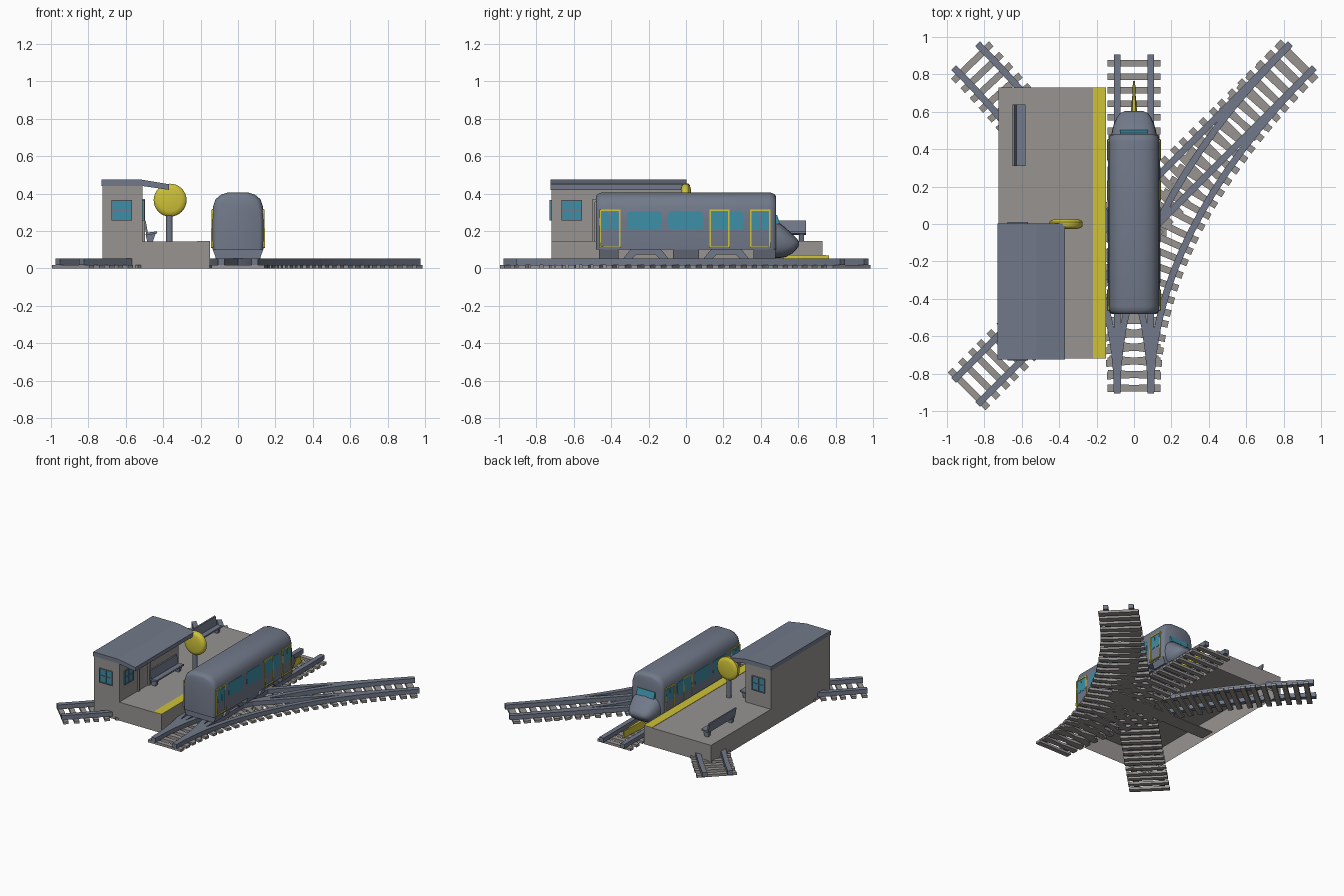
import bpy, bmesh, math
from mathutils import Vector

if "Cube" in bpy.data.objects:
    bpy.data.objects.remove(bpy.data.objects["Cube"])

def mat(name, col):
    m = bpy.data.materials.new(name)
    m.diffuse_color = (*col, 1)
    m.use_nodes = True
    m.node_tree.nodes["Principled BSDF"].inputs["Base Color"].default_value = m.diffuse_color
    return m

GREY = mat("warm_grey", (0.31, 0.295, 0.285))
BLUE = mat("slate_blue", (0.165, 0.19, 0.25))
YEL = mat("yellow", (0.62, 0.54, 0.04))
TEAL = mat("teal_glass", (0.045, 0.27, 0.38))

def finish(name, bm, m, smooth=None, fix=True):
    if fix:
        bmesh.ops.recalc_face_normals(bm, faces=bm.faces)
    me = bpy.data.meshes.new(name)
    bm.to_mesh(me)
    bm.free()
    me.materials.append(m)
    ob = bpy.data.objects.new(name, me)
    bpy.context.collection.objects.link(ob)
    if smooth:
        bpy.context.view_layer.objects.active = ob
        ob.select_set(True)
        bpy.ops.object.shade_smooth_by_angle(angle=math.radians(smooth))
        ob.select_set(False)
    return ob

def add_box(bm, x0, x1, y0, y1, z0, z1):
    r = bmesh.ops.create_cube(bm, size=1)
    for v in r["verts"]:
        v.co = ((x0 + x1) / 2 + v.co.x * (x1 - x0), (y0 + y1) / 2 + v.co.y * (y1 - y0),
                (z0 + z1) / 2 + v.co.z * (z1 - z0))

def boxes(name, m, *bs):
    bm = bmesh.new()
    for b in bs:
        add_box(bm, *b)
    return finish(name, bm, m)

def loft(bm, rings, closed=True):
    """Skin a list of equal point rings, capping both ends."""
    vs = [[bm.verts.new(p) for p in r] for r in rings]
    n = len(vs[0])
    for a, b in zip(vs, vs[1:]):
        for i in range(n):
            bm.faces.new((a[i], a[(i + 1) % n], b[(i + 1) % n], b[i]))
    bm.faces.new(vs[0])
    bm.faces.new(vs[-1][::-1])

def prism(name, m, prof, y0, y1):
    bm = bmesh.new()
    loft(bm, [[(x, y, z) for x, z in prof] for y in (y0, y1)])
    return finish(name, bm, m)

# ---- Tracks: quadratic paths swept into two rails, sleepers at even spacing ----
def track(name, p0, p1, p2):
    p0, p1, p2 = (Vector((*p, 0)) for p in (p0, p1, p2))
    def at(t):
        p = p0 * (1 - t) ** 2 + p1 * 2 * t * (1 - t) + p2 * t * t
        d = ((p1 - p0) * (1 - t) + (p2 - p1) * t).normalized()
        return p, d, Vector((d.y, -d.x, 0))
    bm = bmesh.new()
    for s in (-0.09, 0.09):
        rings = []
        for i in range(17):
            p, d, n = at(i / 16)
            rings.append([p + n * (s + o) + Vector((0, 0, z)) for o, z in
                          ((-0.018, 0.018), (0.018, 0.018), (0.018, 0.052), (-0.018, 0.052))])
        loft(bm, rings)
    finish(name + "_rails", bm, BLUE)
    fine = [at(i / 200)[0] for i in range(201)]
    length = sum((b - a).length for a, b in zip(fine, fine[1:]))
    count = round(length / 0.073)
    bm = bmesh.new()
    run, k = 0, 0
    for i in range(200):
        run += (fine[i + 1] - fine[i]).length
        if run >= (k + 0.3) * length / count:
            k += 1
            p, d, n = at((i + 1) / 200)
            loft(bm, [[p + n * s + d * o + Vector((0, 0, z)) for o, z in
                       ((-0.018, 0), (0.018, 0), (0.018, 0.019), (-0.018, 0.019))] for s in (-0.142, 0.142)])
    finish(name + "_sleepers", bm, GREY)

track("straight_track", (0, -0.905), (0, 0), (0, 0.905))
track("diagonal_track", (-0.9, -0.9), (0, 0), (0.9, 0.9))
track("right_curve_track", (0, -0.905), (0, 0), (0.9, 0.9))
track("left_curve_track", (0, -0.905), (0, 0), (-0.9, 0.9))
boxes("crossing_plate", GREY, (-0.70, 0.175, -0.09, 0.02, 0, 0.008))

# ---- Platform, open underneath, with edge stripe ----
plat = bmesh.new()
add_box(plat, -0.725, -0.15, -0.72, 0.73, 0, 0.143)
plat.normal_update()
bmesh.ops.delete(plat, geom=[f for f in plat.faces if f.normal.z < -0.5], context="FACES_ONLY")
finish("platform", plat, GREY, fix=False)
boxes("platform_stripe", YEL, (-0.22, -0.15, -0.72, 0.73, 0.143, 0.146))

# ---- Station building ----
boxes("station_walls", GREY, (-0.725, -0.51, -0.72, 0, 0.143, 0.45))
prism("station_roof", BLUE, [(-0.73, 0.475), (-0.52, 0.475), (-0.37, 0.45), (-0.37, 0.42),
                             (-0.52, 0.442), (-0.73, 0.442)], -0.725, 0.003)
boxes("station_door", GREY, (-0.51, -0.498, -0.50, -0.485, 0.143, 0.37),
      (-0.51, -0.498, -0.375, -0.36, 0.143, 0.37), (-0.51, -0.498, -0.485, -0.375, 0.355, 0.37))

def window(name, c, axis):
    """Square pane with cross bars, axis = outward direction."""
    d = Vector(axis)
    u = Vector((-d.y, d.x, 0))
    def slab(u0, u1, z0, z1, t):
        a, b = c + u * u0, c + u * u1 + d * t
        return (*sorted((a.x, b.x)), *sorted((a.y, b.y)), c.z + z0, c.z + z1)
    h, f = 0.055, 0.006
    boxes(name + "_glass", TEAL, slab(-h, h, -h, h, 0.004))
    boxes(name + "_frame", BLUE, slab(-h, -h + f, -h, h, 0.01), slab(h - f, h, -h, h, 0.01),
          slab(-h, h, -h, -h + f, 0.01), slab(-h, h, h - f, h, 0.01),
          slab(-f / 2, f / 2, -h, h, 0.008), slab(-h, h, -f / 2, f / 2, 0.008))

window("front_window", Vector((-0.622, -0.72, 0.31)), (0, -1, 0))
window("back_window", Vector((-0.622, 0, 0.31)), (0, 1, 0))
window("side_window", Vector((-0.51, -0.61, 0.31)), (1, 0, 0))

# ---- Benches ----
for n, dx, y0 in (("wall_bench", 0, -0.37), ("open_bench", -0.145, 0.31)):
    prism(n + "_seat", BLUE, [(x + dx, z) for x, z in
          ((-0.505, 0.255), (-0.494, 0.255), (-0.482, 0.192), (-0.434, 0.198), (-0.434, 0.186),
           (-0.49, 0.178))], y0, y0 + 0.33)
    for k, yy in (("a", y0 + 0.01), ("b", y0 + 0.295)):
        prism(n + "_leg_" + k, BLUE, [(x + dx, z) for x, z in
              ((-0.495, 0.185), (-0.44, 0.19), (-0.455, 0.143), (-0.485, 0.143))], yy, yy + 0.025)

# ---- Round sign on a post ----
bm = bmesh.new()
loft(bm, [[(-0.363 + r * math.cos(a), y, 0.365 + r * math.sin(a))
           for a in (i * math.tau / 32 for i in range(32))]
          for y, r in ((-0.026, 0.06), (-0.02, 0.08), (-0.01, 0.088), (0.012, 0.088), (0.02, 0.08), (0.026, 0.06))])
finish("sign_disc", bm, YEL, 40)
bm = bmesh.new()
loft(bm, [[(-0.367 + 0.018 * math.cos(i * math.tau / 16), 0.018 * math.sin(i * math.tau / 16), z)
           for i in range(16)] for z in (0.143, 0.36)])
finish("sign_post", bm, BLUE, 40)

# ---- Train body: half section mirrored, lofted with rounded ends ----
half = [(0.05, 0.407), (0.09, 0.395), (0.12, 0.37), (0.134, 0.33), (0.14, 0.26), (0.14, 0.15), (0.136, 0.10)]
section = half + [(-x, z) for x, z in reversed(half)]
def body_ring(y, s):
    return [(x * s, y, 0.1 + (z - 0.1) * (1 + s) / 2) for x, z in section]
bm = bmesh.new()
loft(bm, [body_ring(y, s) for y, s in ((-0.482, 0.84), (-0.475, 0.92), (-0.46, 0.975), (-0.44, 1),
                                       (0.44, 1), (0.46, 0.975), (0.475, 0.92), (0.482, 0.84))])
finish("train_body", bm, BLUE, 35)

# Lower skirts and bogies between them
low = [(0.136, 0.103), (0.118, 0.054), (-0.118, 0.054), (-0.136, 0.103)]
for n, a, b in (("rear", -0.465, -0.36), ("middle", -0.07, 0.07), ("front", 0.36, 0.478)):
    prism(n + "_skirt", BLUE, low, a, b)
for n, c in (("rear", -0.215), ("front", 0.215)):
    bm = bmesh.new()
    loft(bm, [[(x, c + y, z) for y, z in ((-0.12, 0.054), (-0.07, 0.054), (-0.05, 0.075), (0.05, 0.075),
              (0.07, 0.054), (0.12, 0.054), (0.08, 0.103), (-0.08, 0.103))] for x in (-0.12, 0.12)])
    finish(n + "_bogie", bm, BLUE)

# Nose and windscreen
bm = bmesh.new()
rings = []
for y, w, z0, z1 in ((0.46, 0.122, 0.055, 0.255), (0.50, 0.118, 0.055, 0.243), (0.535, 0.107, 0.062, 0.215),
                     (0.57, 0.092, 0.082, 0.182), (0.592, 0.075, 0.105, 0.16), (0.603, 0.05, 0.12, 0.145)):
    rings.append([(w * math.copysign(abs(math.cos(a)) ** 0.7, math.cos(a)), y,
                   (z0 + z1) / 2 + (z1 - z0) / 2 * math.copysign(abs(math.sin(a)) ** 0.8, math.sin(a)))
                  for a in (i * math.tau / 20 for i in range(20))])
loft(bm, rings)
finish("train_nose", bm, BLUE, 40)
bm = bmesh.new()
loft(bm, [[(x, 0.478, 0.238), (x, 0.503, 0.238), (x, 0.487, 0.285), (x, 0.478, 0.285)] for x in (-0.075, 0.075)])
finish("windscreen", bm, TEAL)

# Side windows and doors, on both sides
def plate(bm, y0, y1, z0, z1, side, x0, x1, r=0.02):
    pts = []
    for k, (cy, cz) in enumerate(((y1 - r, z1 - r), (y0 + r, z1 - r), (y0 + r, z0 + r), (y1 - r, z0 + r))):
        for j in range(4):
            a = math.pi / 2 * (k + j / 3)
            pts.append((cy + r * math.cos(a), cz + r * math.sin(a)))
    def lean(z):  # follow the inward curve of the upper wall
        return max(0, z - 0.26) * 0.09
    loft(bm, [[(side * (x - lean(z)), y, z) for y, z in pts] for x in (x0, x1)])

for side, tag in ((1, "right"), (-1, "left")):
    bm = bmesh.new()
    for y0, y1 in ((-0.315, -0.13), (-0.095, 0.09), (0.125, 0.307)):
        plate(bm, y0, y1, 0.205, 0.305, side, 0.136, 0.1425)
    for y in (-0.405, 0.397):
        for d in (-0.045, 0.005):
            plate(bm, y + d, y + d + 0.04, 0.205, 0.303, side, 0.136, 0.1425, 0.014)
    finish(tag + "_train_windows", bm, TEAL)
    bm = bmesh.new()
    t = 0.008
    for y0, y1 in ((-0.462, -0.35), (0.125, 0.232), (0.342, 0.452)):
        for b in ((y0, y0 + t, 0.11, 0.315), (y1 - t, y1, 0.11, 0.315),
                  (y0, y1, 0.11, 0.11 + t), (y0, y1, 0.315 - t, 0.315)):
            plate(bm, *b, side, 0.134, 0.1455, 0.002)
    finish(tag + "_door_frames", bm, YEL)

# Yellow tapered bar ahead of the train
bm = bmesh.new()
loft(bm, [[(-w, y, 0.02), (w, y, 0.02), (w * 0.6, y, z), (-w * 0.6, y, z)]
          for y, w, z in ((0.52, 0.02, 0.072), (0.62, 0.015, 0.072), (0.70, 0.008, 0.072), (0.765, 0.006, 0.07))])
finish("track_marker", bm, YEL)
